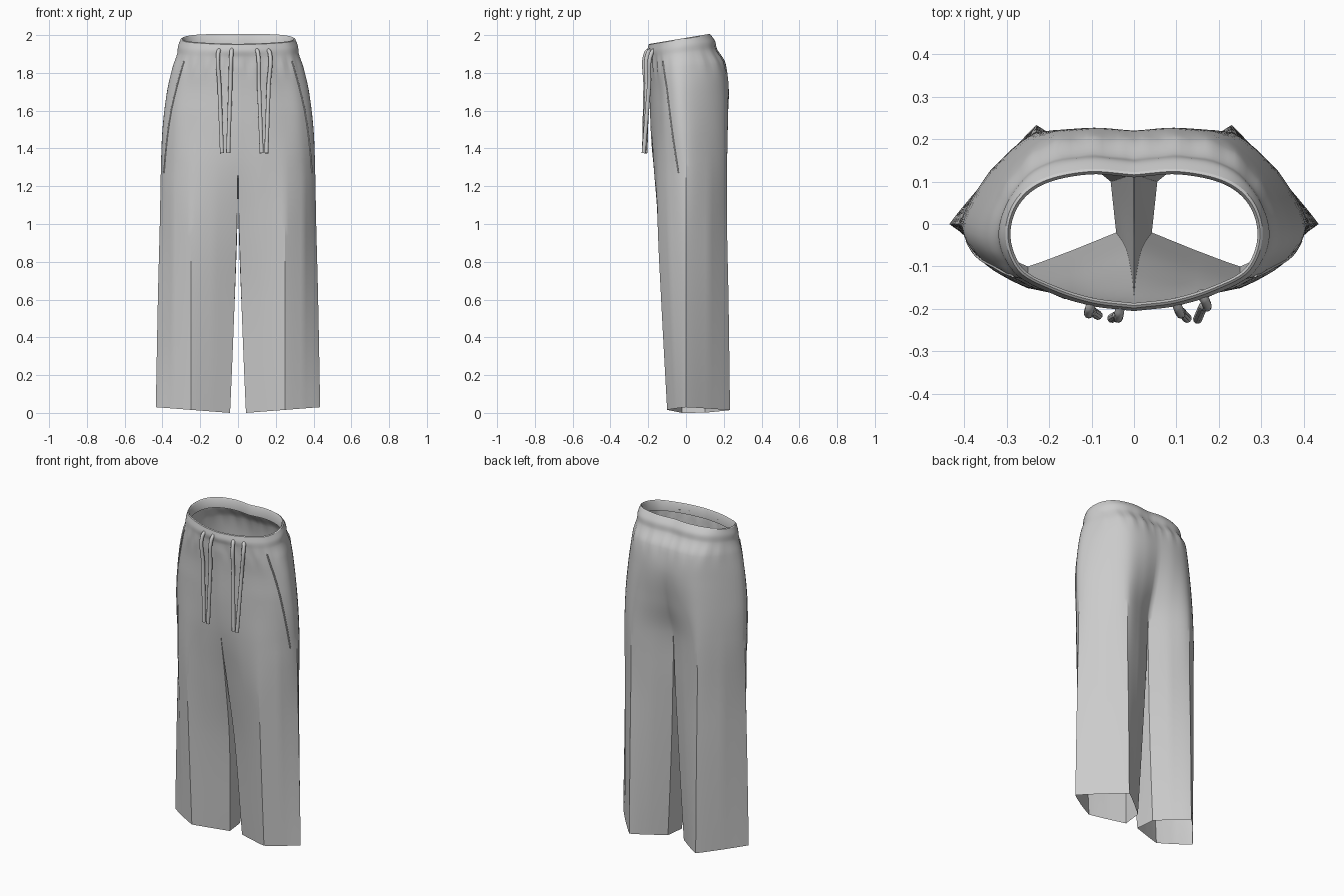
import bpy, bmesh, math
from mathutils import Vector

if "Cube" in bpy.data.objects:
    bpy.data.objects.remove(bpy.data.objects["Cube"])

# Section: height, back seam y, back crease y, side x, front crease y, front seam y
KEYS = [
    (0.00, .10, .233, .435, -.10, -.02),
    (0.60, .11, .225, .424, -.132, -.06),
    (1.00, .12, .217, .414, -.15, -.12),
    (1.30, .13, .217, .408, -.15, -.17),
    (1.50, .185, .212, .40, -.145, -.187),
    (1.70, .22, .20, .376, -.145, -.192),
    (1.83, .20, .18, .346, -.155, -.196),
    (1.90, .155, .14, .322, -.158, -.198),
    (1.94, .145, .13, .317, -.16, -.205),
    (1.975, .122, .105, .303, -.152, -.198),
]
ZS = [k[0] for k in KEYS]
CROTCH = ZS[3]
STEPS, INNER = 6, 9


def clamp(v):
    return max(0.0, min(1.0, v))


def hermite(zs, vs, z):
    n = len(zs) - 1
    i = max(j for j in range(n) if j == 0 or zs[j] <= z)

    def slope(j):
        a, b = max(j - 1, 0), min(j + 1, n)
        return (vs[b] - vs[a]) / (zs[b] - zs[a])
    h = zs[i + 1] - zs[i]
    t = (z - zs[i]) / h
    return (vs[i] * (2*t**3 - 3*t*t + 1) + slope(i) * h * (t**3 - 2*t*t + t)
            + vs[i + 1] * (3*t*t - 2*t**3) + slope(i + 1) * h * (t**3 - t*t))


def section(z):
    # Five main points from back seam round the side to front seam, with bulged points between
    y0, yb, xs, yf, yc = [hermite(ZS, [k[c] for k in KEYS], z) for c in range(1, 6)]
    gap = clamp(1 - z / CROTCH) ** 1.4
    main = [Vector((.055 * gap, y0)),
            Vector((.23 - .01 * clamp((z - 1.4) / .5), yb)),
            Vector((xs, -.03 * clamp((z - 1.3) / .5))),
            Vector((.25 - .05 * clamp((z - 1.6) / .35), yf)),
            Vector((.042 * gap, yc))]
    pts = [main[0]]
    for a, b, bulge in zip(main, main[1:], (.016, .025, .028, .01)):
        d = (b - a).normalized()
        pts += [(a + b) / 2 + Vector((-d.y, d.x)) * bulge * (.2 + .8 * clamp(z / 1.2)), b]
    return pts


def surface(u, z):
    pts = section(z)
    curve = hermite(range(9), pts, u)
    i = min(int(u), 7)
    flat = pts[i].lerp(pts[i + 1], u - i)
    # legs are flat panels between pressed creases
    p = curve.lerp(flat, .85 * clamp((1.5 - z) / .6))
    # elastic gathers under the waistband
    g = .004 * math.sin(u * 9) * math.exp(-((z - 1.85) / .05) ** 2)
    x, y = max(p.x, 0), p.y + (g if u < 4 else -g) * clamp(abs(u - 4))
    # hem rises toward the side, waist rises toward the back
    dz = .03 * clamp((x - .04) / .39) * clamp(1 - z) + .16 * (y + .04) * clamp((z - 1.7) / .27)
    return Vector((x, y, z + dz))


def outer_row(z):
    row = [surface(i / STEPS, z) for i in range(8 * STEPS + 1)]
    if z >= CROTCH:
        row[0].x = row[-1].x = 0
    else:
        for p in row:
            p.x = max(p.x, .0015)
    return row


def inner_row(row, z):
    # inside leg, curving down from the crotch seam
    pts = []
    for i in range(1, INNER):
        t = i / INNER
        p = row[-1].lerp(row[0], t)
        p.z -= .13 * math.sin(math.pi * t) * clamp(z / CROTCH)
        pts.append(p)
    return pts


def loft(name, rows, angle):
    bm = bmesh.new()
    prev = None
    for pts in rows:
        ring = [bm.verts.new(p) for p in pts]
        if prev:
            n = len(ring)
            for i in range(n if n > 8 * STEPS + 1 else n - 1):
                j = (i + 1) % n
                bm.faces.new((prev[i], prev[j], ring[j], ring[i]))
        prev = ring
    bmesh.ops.recalc_face_normals(bm, faces=bm.faces)
    me = bpy.data.meshes.new(name)
    bm.to_mesh(me)
    bm.free()
    ob = bpy.data.objects.new(name, me)
    bpy.context.collection.objects.link(ob)
    ob.modifiers.new("mirror", 'MIRROR').merge_threshold = .0005
    bpy.ops.object.select_all(action='DESELECT')
    ob.select_set(True)
    bpy.context.view_layer.objects.active = ob
    bpy.ops.object.shade_smooth_by_angle(angle=math.radians(angle))


def tube(name, pts, r):
    cu = bpy.data.curves.new(name, 'CURVE')
    cu.dimensions = '3D'
    cu.bevel_depth, cu.bevel_resolution, cu.use_fill_caps = r, 3, True
    sp = cu.splines.new('BEZIER')
    sp.bezier_points.add(len(pts) - 1)
    for bp, p in zip(sp.bezier_points, pts):
        bp.co = p
        bp.handle_left_type = bp.handle_right_type = 'AUTO'
    bpy.context.collection.objects.link(bpy.data.objects.new(name, cu))


# Trousers: hips and leg as one lofted half, mirrored
rows = []
for a, b in zip(ZS, ZS[1:]):
    for k in range(6):
        z = a + (b - a) * k / 6
        row = outer_row(z)
        rows.append(row + (inner_row(row, z) if z <= CROTCH else []))
top = outer_row(ZS[-1])
loft("trousers", rows + [top], 28)

# Waistband lining: folded over the top edge
lining = [[Vector((p.x * (1 - s / .3), p.y - s * (p.y + .04) / .16, p.z - drop)) for p in top]
          for s, drop in ((0, 0), (.006, -.004), (.012, .004), (.012, .06))]
loft("waistband_lining", lining, 60)

# Pocket edges along the side of the hips
for side in (-1, 1):
    path = [surface(5.1 - .7 * t / 8, 1.87 - .6 * t / 8) for t in range(9)]
    tube("pocket_edge", [Vector((p.x * side, p.y, p.z)) for p in path], .004)

# Drawstrings: four hanging cords, from waistband x to tip x
for x0, x1, y1 in ((-.105, -.085, -.215), (-.035, -.052, -.222), (.105, .125, -.222), (.168, .15, -.224)):
    y0 = -.205 + 1.1 * x0 * x0
    start, end = Vector((x0, y0 - .008, 1.905)), Vector((x1, y1, 1.375))
    tube("drawstring", [Vector((x0 * .93, y0 + .012, 1.925))] + [start.lerp(end, t / 3) for t in range(4)], .011)
